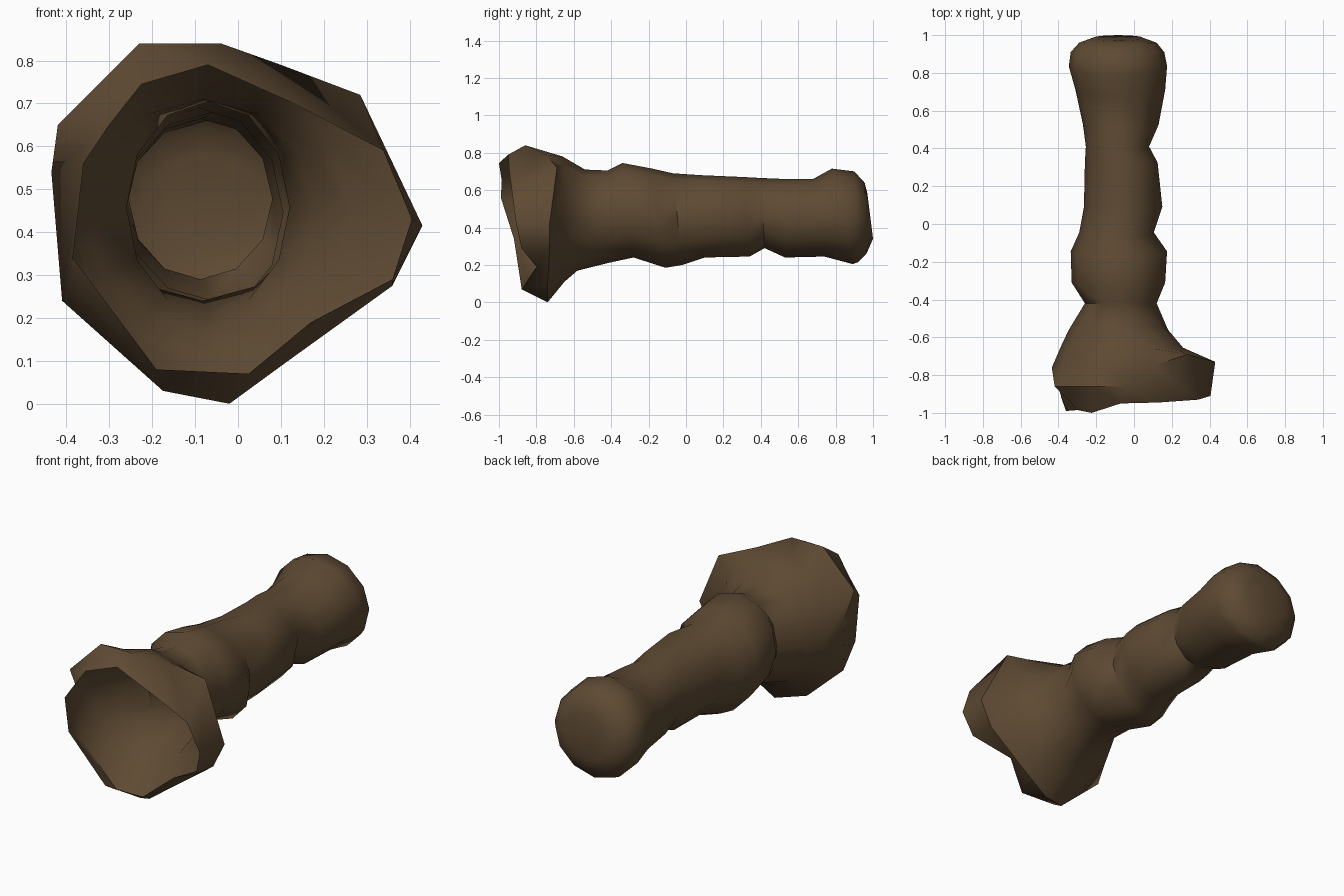
import bpy, bmesh, math

SIDES = 12

# dark brown bark
mat = bpy.data.materials.new("bark brown")
mat.diffuse_color = (0.112, 0.068, 0.033, 1)

# flared mouth: (x, y, z) from the top, anticlockwise seen from the front
rim = [(-.07, -.95, .79), (-.225, -1.0, .745), (-.30, -.985, .65),
       (-.36, -.99, .56), (-.385, -.92, .34), (-.19, -.88, .08),
       (.025, -.88, .07), (.17, -.80, .19), (.36, -.88, .29),
       (.405, -.91, .43), (.34, -.93, .59), (.13, -.945, .70)]
flare = [(-.04, -.86, .84), (-.23, -.86, .84), (-.42, -.86, .65),
         (-.435, -.76, .54), (-.41, -.78, .24), (-.175, -.80, .03),
         (-.02, -.74, 0), (.11, -.74, .095), (.36, -.73, .275),
         (.43, -.73, .415), (.285, -.69, .72), (.10, -.75, .79)]

# tube stations: y at top, y at bottom, x min, x max, z min, z max
stations = [(-.66, -.65, -.39, .26, .11, .78),
            (-.54, -.58, -.345, .18, .17, .71),
            (-.42, -.42, -.26, .12, .21, .705),
            (-.34, -.28, -.33, .165, .24, .745),
            (-.18, -.11, -.335, .175, .185, .715),
            (-.07, -.02, -.29, .105, .20, .69),
            (.08, .10, -.265, .15, .24, .68),
            (.31, .34, -.26, .125, .245, .67),
            (.40, .42, -.255, .08, .29, .665),
            (.52, .53, -.27, .13, .24, .66),
            (.68, .74, -.31, .165, .245, .66),
            (.78, .89, -.345, .175, .205, .715),
            (.90, .92, -.335, .16, .215, .70),
            (.955, .965, -.29, .12, .26, .64),
            (.97, 1.0, -.22, .05, .34, .58)]


def ring(y_top, y_bot, x0, x1, z0, z1):
    pts = []
    for i in range(SIDES):
        a = math.pi / 2 + math.tau * i / SIDES
        t = (1 - math.sin(a)) / 2
        pts.append(((x0 + x1) / 2 + (x1 - x0) / 2 * math.cos(a),
                    y_top + (y_bot - y_top) * t,
                    (z0 + z1) / 2 + (z1 - z0) / 2 * math.sin(a)))
    return pts


# hollow trunk: open at the front, capped at the back
bm = bmesh.new()
rings = [[bm.verts.new(p) for p in r]
         for r in [rim, flare] + [ring(*s) for s in stations]]
for a, b in zip(rings, rings[1:]):
    for i in range(SIDES):
        j = (i + 1) % SIDES
        bm.faces.new((a[i], b[i], b[j], a[j]))
bm.faces.new(rings[-1])
bmesh.ops.recalc_face_normals(bm, faces=bm.faces)
# make sure the back cap, and so the whole shell, faces outward
bm.faces.ensure_lookup_table()
if bm.faces[-1].normal.y < 0:
    bmesh.ops.reverse_faces(bm, faces=bm.faces)

mesh = bpy.data.meshes.new("hollow_trunk")
bm.to_mesh(mesh)
bm.free()
mesh.materials.append(mat)
trunk = bpy.data.objects.new("hollow_trunk", mesh)
bpy.context.collection.objects.link(trunk)
bpy.context.view_layer.objects.active = trunk
trunk.select_set(True)
bpy.ops.object.shade_smooth_by_angle(angle=math.radians(50))
